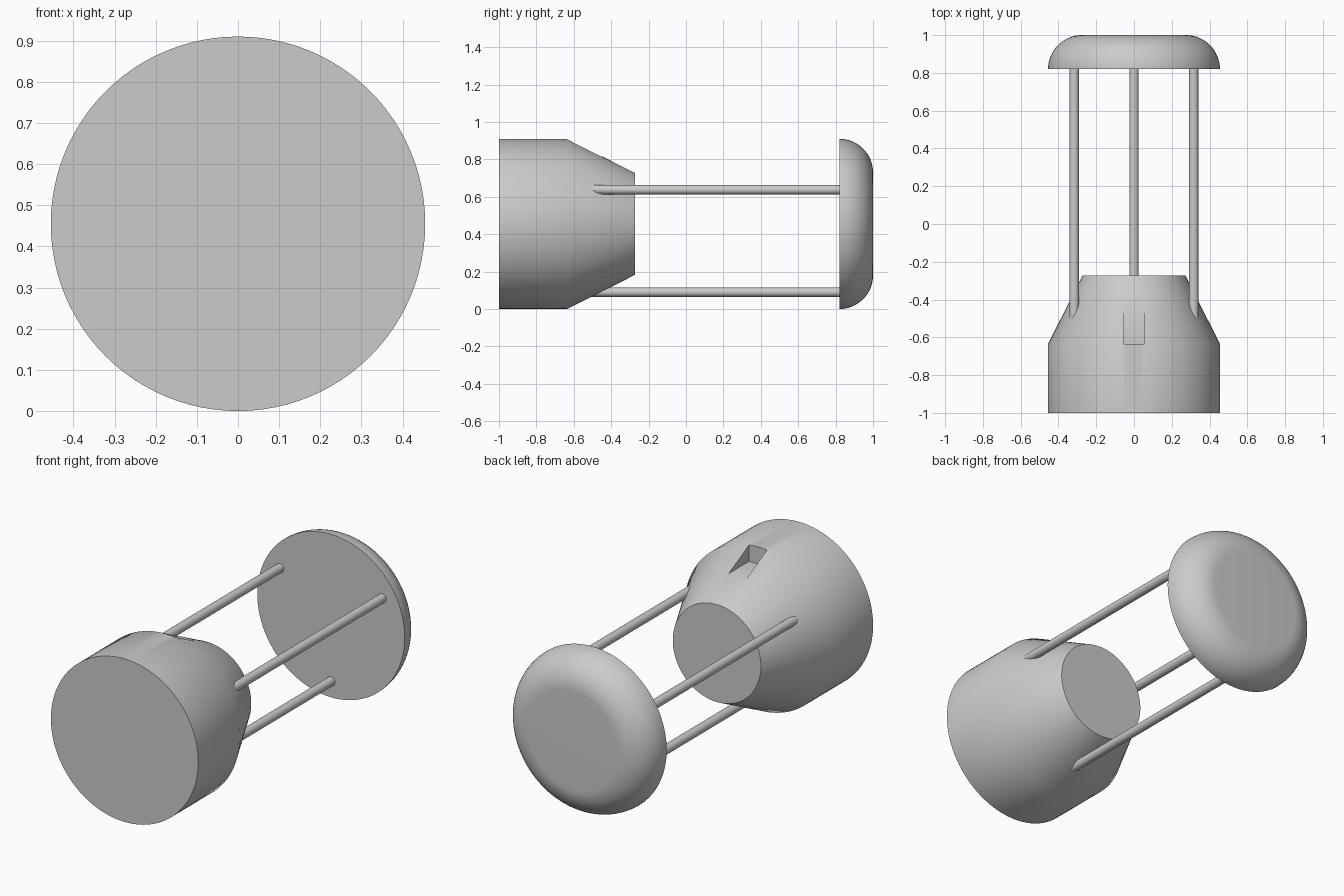
import bpy, bmesh, math
from mathutils import Vector

cube = bpy.data.objects.get("Cube")
if cube:
    bpy.data.objects.remove(cube, do_unlink=True)

RADIUS = 0.455      # outer radius, also the height of the long axis
ROD_RING = 0.365    # distance of rods and slot floor from the axis

grey = bpy.data.materials.new("plain_grey")
grey.use_nodes = True
grey.diffuse_color = (0.6, 0.6, 0.6, 1)
grey.node_tree.nodes["Principled BSDF"].inputs["Base Color"].default_value = (0.6, 0.6, 0.6, 1)


def select_only(obj):
    bpy.ops.object.select_all(action='DESELECT')
    obj.select_set(True)
    bpy.context.view_layer.objects.active = obj


def lathe(name, profile, x=0.0, z=RADIUS, segments=96):
    """Turn (radius, y) points into a capped solid around an axis along y."""
    bm = bmesh.new()
    rings = []
    for r, y in profile:
        angles = [math.tau * i / segments for i in range(segments)]
        rings.append([bm.verts.new((x + r * math.cos(a), y, z + r * math.sin(a))) for a in angles])
    for lower, upper in zip(rings, rings[1:]):
        for i in range(segments):
            j = (i + 1) % segments
            bm.faces.new((lower[i], lower[j], upper[j], upper[i]))
    bm.faces.new(rings[0])
    bm.faces.new(rings[-1])
    bmesh.ops.recalc_face_normals(bm, faces=bm.faces)
    mesh = bpy.data.meshes.new(name)
    bm.to_mesh(mesh)
    bm.free()
    mesh.materials.append(grey)
    obj = bpy.data.objects.new(name, mesh)
    bpy.context.collection.objects.link(obj)
    return obj


def smooth(obj):
    select_only(obj)
    bpy.ops.object.shade_smooth_by_angle(angle=math.radians(30))


# Body: cylinder tapering towards the back
body = lathe("body", [(RADIUS, -1), (RADIUS, -0.635), (0.272, -0.272)])

# Flat-floored slot cut into the top of the taper
size = Vector((0.11, 0.4, 0.3))
bpy.ops.mesh.primitive_cube_add(size=1, location=(0, -0.635 + size.y / 2, RADIUS + ROD_RING + size.z / 2 - 0.005))
cutter = bpy.context.object
cutter.name = "slot_cutter"
cutter.scale = size
cutter.hide_render = True
cutter.data.materials.append(grey)
cut = body.modifiers.new("slot", 'BOOLEAN')
cut.operation = 'DIFFERENCE'
cut.solver = 'EXACT'
cut.object = cutter
select_only(body)
bpy.ops.object.modifier_apply(modifier=cut.name)
bpy.data.objects.remove(cutter, do_unlink=True)
smooth(body)

# Rounded end cap
fillet = 0.18
steps = 16
arc = [math.pi / 2 * i / steps for i in range(steps + 1)]
cap = lathe("end_cap", [(RADIUS - fillet + fillet * math.cos(a), 1 - fillet + fillet * math.sin(a)) for a in arc])
smooth(cap)

# Three rods joining body and cap
for name, degrees in (("left_rod", 30), ("right_rod", 150), ("bottom_rod", 270)):
    a = math.radians(degrees)
    rod = lathe(name, [(0.025, -0.56), (0.025, 0.83)],
                ROD_RING * math.cos(a), RADIUS + ROD_RING * math.sin(a), 32)
    smooth(rod)
